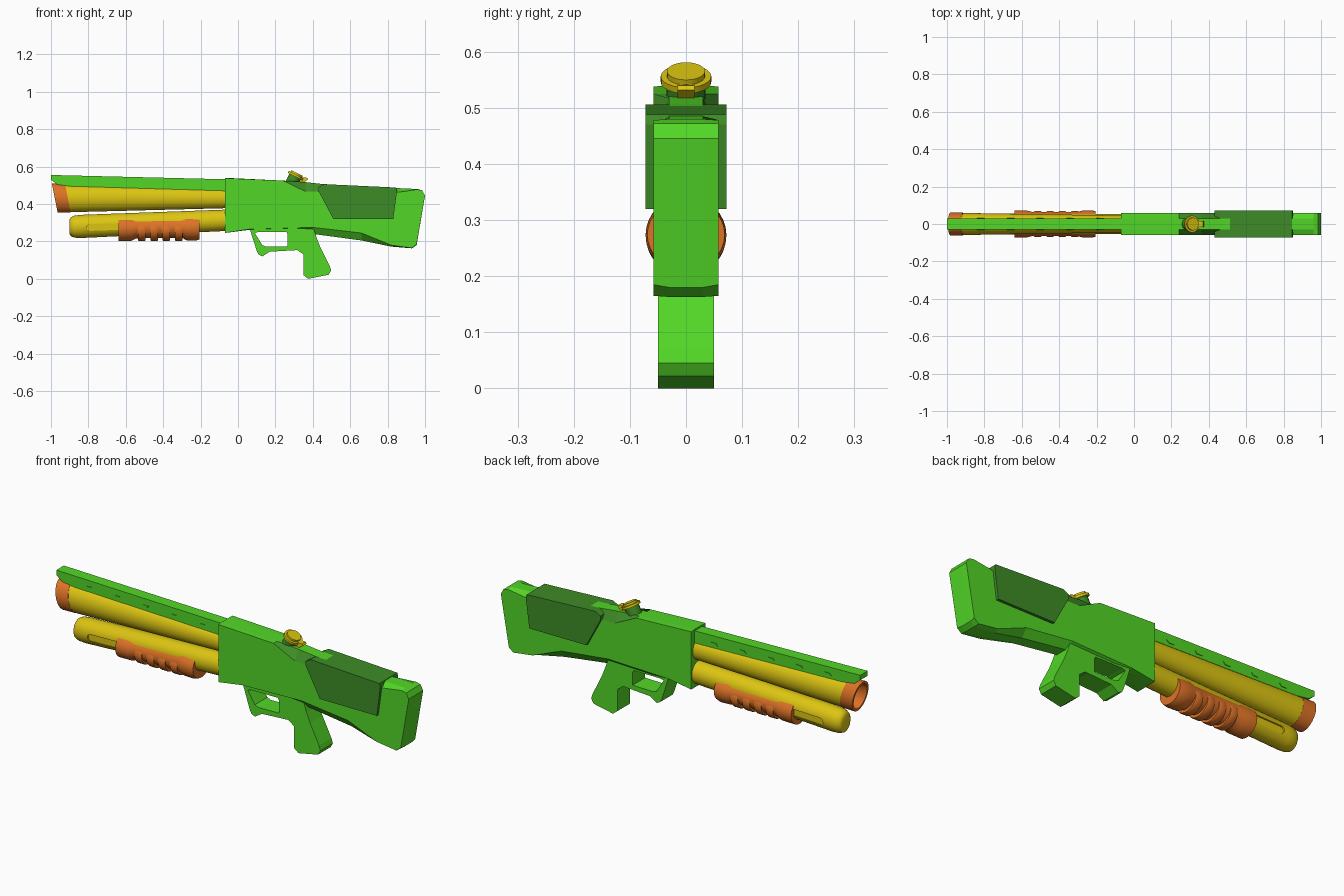
import bpy, bmesh, math
from mathutils import Matrix, Vector

if "Cube" in bpy.data.objects:
    bpy.data.objects.remove(bpy.data.objects["Cube"])


def mat(name, rgb):
    m = bpy.data.materials.new(name)
    m.diffuse_color = (*rgb, 1)
    m.use_nodes = True
    m.node_tree.nodes["Principled BSDF"].inputs["Base Color"].default_value = m.diffuse_color
    return m


GREEN = mat("bright_green", (0.085, 0.68, 0.02))
DARK = mat("dark_green", (0.048, 0.26, 0.02))
YELLOW = mat("yellow", (0.72, 0.56, 0.006))
ORANGE = mat("orange", (0.73, 0.17, 0.02))


def finish(name, bm, *mats, smooth=False):
    bmesh.ops.recalc_face_normals(bm, faces=bm.faces)
    me = bpy.data.meshes.new(name)
    bm.to_mesh(me)
    bm.free()
    ob = bpy.data.objects.new(name, me)
    bpy.context.collection.objects.link(ob)
    for m in mats:
        me.materials.append(m)
    if smooth:
        bpy.ops.object.select_all(action='DESELECT')
        ob.select_set(True)
        bpy.context.view_layer.objects.active = ob
        bpy.ops.object.shade_smooth_by_angle(angle=math.radians(35))
    return ob


def loft(bm, loops, caps=True, closed=False):
    """Skin equal-length vertex loops; returns side faces grouped by point index."""
    vs = [[bm.verts.new(p) for p in lp] for lp in loops]
    n = len(vs[0])
    groups = [[] for _ in range(n)]
    for a, b in zip(vs, vs[1:] + (vs[:1] if closed else [])):
        for i in range(n):
            j = (i + 1) % n
            groups[i].append(bm.faces.new((a[i], a[j], b[j], b[i])))
    if caps:
        bm.faces.new(vs[0])
        bm.faces.new(vs[-1])
    return groups


def prism(name, pts, y0, y1, m):
    bm = bmesh.new()
    loft(bm, [[(x, y, z) for x, z in pts] for y in (y0, y1)])
    return finish(name, bm, m)


def tube(name, rings, m, shear=0.0, n=32, closed=False):
    """Elliptical rings (x, centre z, y radius, z radius) along x."""
    bm = bmesh.new()
    loops = []
    for x, cz, ry, rz in rings:
        lp = []
        for i in range(n):
            a = 2 * math.pi * i / n
            dz = rz * math.sin(a)
            lp.append((x + shear * dz, ry * math.cos(a), cz + dz))
        loops.append(lp)
    loft(bm, loops, caps=not closed, closed=closed)
    return finish(name, bm, m, smooth=True)


# Receiver and stock: side outline plus a fuller middle outline
side = [(-.07, .245), (-.07, .538), (.24, .525), (.36, .467), (.44, .465), (.85, .462),
        (.96, .478), (.985, .472), (1, .445), (.955, .185), (.93, .165), (.82, .18),
        (.66, .245), (.40, .275), (.06, .265)]
mid = [(-.07, .245), (-.07, .54), (.24, .525), (.36, .517), (.45, .507), (.85, .485),
       (.96, .48), (.985, .472), (1, .445), (.955, .18), (.93, .163), (.82, .172),
       (.66, .205), (.40, .24), (.06, .262)]
bm = bmesh.new()
groups = loft(bm, [[(x, y, z) for x, z in prof] for prof, y in
                   ((side, -.058), (mid, -.03), (mid, .03), (side, .058))])
for i in (2, 3, 4):
    for f in (groups[i][0], groups[i][2]):
        f.material_index = 1
finish("receiver_and_stock", bm, GREEN, DARK)

# Cheek panel wrapping the stock
prism("cheek_panel", [(.43, .47), (.51, .32), (.83, .32), (.85, .47), (.845, .488), (.46, .506), (.43, .49)],
      -.072, .072, DARK)

# Grip and trigger guard
prism("grip", [(.24, .28), (.265, .24), (.265, .165), (.32, .152), (.35, .13), (.35, .02),
               (.375, .0), (.485, .022), (.498, .045), (.49, .07), (.44, .17), (.42, .22), (.40, .28)],
      -.05, .05, GREEN)
prism("trigger_guard", [(.06, .275), (.10, .15), (.11, .13), (.13, .12), (.17, .145), (.31, .153),
                        (.31, .175), (.15, .172), (.13, .18), (.09, .245), (.11, .25), (.26, .25),
                        (.26, .275)], -.05, .05, GREEN)

# Top rail
prism("top_rail", [(-1, .555), (-.06, .532), (-.06, .47), (-.9, .495), (-.968, .505), (-1, .53)],
      -.03, .03, GREEN)
for i in range(5):
    x = -.84 + i * .16
    z = .508 - .03 * (x + .84)
    prism("rail_notch_%d" % (i + 1), [(x, z), (x + .03, z), (x + .04, z + .012), (x + .01, z + .012)],
          -.033, .033, GREEN)

# Main barrel and hollow muzzle
tube("barrel", [(-.915, .431, .059, .075), (-.06, .43, .045, .052)], YELLOW, -.2)
tube("muzzle", [(-.98, .432, .062, .078), (-.91, .431, .060, .076), (-.91, .431, .04, .05),
                (-.92, .431, .0005, .0005), (-.921, .431, .0005, .0005), (-.921, .431, .05, .064),
                (-.98, .432, .051, .065)], ORANGE, -.2, closed=True)

# Lower tube with rounded front and side grooves
lower = tube("lower_tube", [(-.90, .278, .034, .040), (-.893, .278, .045, .051), (-.875, .279, .053, .059),
                            (-.84, .28, .056, .062), (-.06, .313, .054, .057)], YELLOW)
for s in (-1, 1):
    pill = []
    for i in range(16):
        a = math.pi / 2 + 2 * math.pi * i / 16
        cx = -.79 if i <= 8 else -.58
        pill.append((cx + .018 * math.cos(a), .277 + .03 * (cx + .7) + .018 * math.sin(a)))
    cut = prism("groove_cutter", pill, *sorted((s * .047, s * .09)), YELLOW)
    cut.hide_render = True
    mod = lower.modifiers.new("groove", 'BOOLEAN')
    mod.operation = 'DIFFERENCE'
    mod.solver = 'EXACT'
    mod.object = cut
    bpy.context.view_layer.objects.active = lower
    bpy.ops.object.modifier_apply(modifier=mod.name)
    bpy.data.objects.remove(cut)

# Sliding fore grip with finger ribs underneath
tube("fore_grip", [(-.64, .268, .071, .066), (-.57, .269, .071, .066), (-.545, .274, .065, .058),
                   (-.30, .278, .065, .058), (-.275, .274, .072, .068), (-.225, .272, .072, .068),
                   (-.205, .274, .069, .063)], ORANGE)
for i in range(4):
    x = -.515 + i * .066
    tube("fore_grip_rib_%d" % (i + 1), [(x - .02, .262, .067, .057), (x - .015, .262, .069, .06),
                                        (x + .015, .262, .069, .06), (x + .02, .262, .067, .057)], ORANGE)

# Tilted cap on top
axis = Vector((.46, 0, .89)).normalized()
turn = axis.to_track_quat('Z', 'Y').to_matrix().to_4x4()
base = Vector((.285, 0, .505))


def disc(name, d0, d1, r, m):
    bm = bmesh.new()
    bmesh.ops.create_cone(bm, cap_ends=True, segments=24, radius1=r, radius2=r, depth=d1 - d0,
                          matrix=Matrix.Translation(base + axis * (d0 + d1) / 2) @ turn)
    finish(name, bm, m, smooth=True)


disc("cap_neck", -.01, .05, .035, DARK)
disc("cap_rim", .046, .058, .045, YELLOW)
disc("cap_top", .056, .068, .034, YELLOW)
prism("cap_strap", [(.315, .50), (.33, .50), (.375, .532), (.37, .54), (.34, .542)], -.015, .015, YELLOW)
